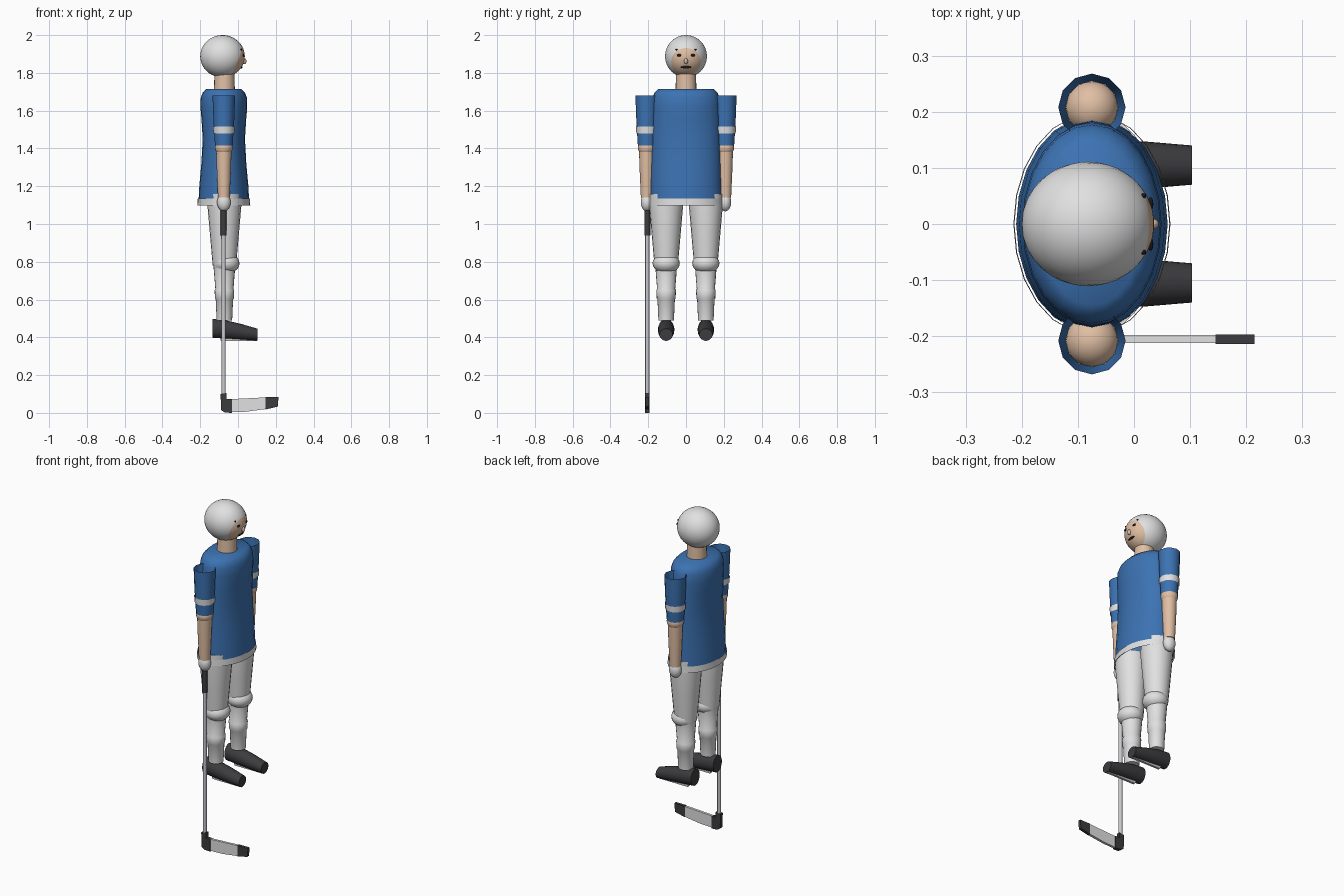
import bpy, bmesh
from math import sin, cos, pi, sqrt, radians, acos
from mathutils import Vector, Matrix

cube = bpy.data.objects.get("Cube")
if cube:
    bpy.data.objects.remove(cube, do_unlink=True)


def material(name, r, g, b):
    m = bpy.data.materials.new(name)
    m.use_nodes = True
    m.diffuse_color = (r, g, b, 1)
    m.node_tree.nodes["Principled BSDF"].inputs["Base Color"].default_value = (r, g, b, 1)
    return m


BLUE = material("jersey blue", 0.045, 0.17, 0.45)
WHITE = material("off white", 0.75, 0.75, 0.76)
SKIN = material("skin", 0.75, 0.52, 0.37)
DARK = material("dark grey", 0.045, 0.045, 0.05)
BLACK = material("black", 0.01, 0.01, 0.012)
STEEL = material("light grey", 0.58, 0.58, 0.62)

BODY_X = -0.075
ARM_Y = 0.208
LEG_Y = 0.105


def finish(bm, name, mats, angle=35):
    bmesh.ops.recalc_face_normals(bm, faces=bm.faces)
    me = bpy.data.meshes.new(name)
    bm.to_mesh(me)
    bm.free()
    for m in mats:
        me.materials.append(m)
    ob = bpy.data.objects.new(name, me)
    bpy.context.collection.objects.link(ob)
    bpy.ops.object.select_all(action="DESELECT")
    ob.select_set(True)
    bpy.context.view_layer.objects.active = ob
    bpy.ops.object.shade_smooth_by_angle(angle=radians(angle))
    return ob


def loft(name, rings, mat, seg=20, caps=(True, True), lying=False, angle=35):
    """Skin elliptical rings: (centre, radius a, radius b), upright or lying along x."""
    bm = bmesh.new()
    loops = []
    for c, a, b in rings:
        loop = []
        for i in range(seg):
            u, v = a * cos(2 * pi * i / seg), b * sin(2 * pi * i / seg)
            offset = Vector((0, u, v)) if lying else Vector((u, v, 0))
            loop.append(bm.verts.new(Vector(c) + offset))
        loops.append(loop)
    for low, high in zip(loops, loops[1:]):
        for i in range(seg):
            j = (i + 1) % seg
            bm.faces.new((low[i], low[j], high[j], high[i]))
    if caps[0]:
        bm.faces.new(loops[0])
    if caps[1]:
        bm.faces.new(loops[-1])
    return finish(bm, name, [mat], angle)


def turned(name, x, y, profile, mat, **kw):
    """Round upright part from (height, radius) pairs."""
    return loft(name, [((x, y, z), r, r) for z, r in profile], mat, **kw)


def ball(name, centre, size, mat, seg=20, rings=12):
    bm = bmesh.new()
    bmesh.ops.create_uvsphere(bm, u_segments=seg, v_segments=rings, radius=1)
    bmesh.ops.transform(bm, matrix=Matrix.Translation(centre) @ Matrix.Diagonal((*size, 1)), verts=bm.verts)
    return finish(bm, name, [mat], 60)


def slab(name, outline, y, thick, mat):
    """Flat plate from an x/z outline."""
    bm = bmesh.new()
    sides = [[bm.verts.new((x, y + s * thick / 2, z)) for x, z in outline] for s in (-1, 1)]
    for side in sides:
        bm.faces.new(side)
    n = len(outline)
    for i in range(n):
        j = (i + 1) % n
        bm.faces.new((sides[0][i], sides[0][j], sides[1][j], sides[1][i]))
    return finish(bm, name, [mat])


# Jersey, open at the hem, with a separate hem band
jersey = [(1.1, 0.135, 0.192), (1.2, 0.13, 0.19), (1.32, 0.119, 0.187), (1.45, 0.112, 0.184),
          (1.55, 0.118, 0.183), (1.62, 0.124, 0.181), (1.67, 0.122, 0.177), (1.695, 0.112, 0.167),
          (1.716, 0.092, 0.145)]
loft("jersey", [((BODY_X, 0, z), a, b) for z, a, b in jersey], BLUE, seg=24, caps=(False, True), angle=60)
loft("jersey_hem", [((BODY_X, 0, 1.098), 0.14, 0.197), ((BODY_X, 0, 1.135), 0.138, 0.196)],
     WHITE, seg=24, caps=(False, False))

# Neck and head: the sphere's pole points out of the face so the helmet rim is a clean ring
turned("neck", BODY_X + 0.003, 0, [(1.69, 0.056), (1.82, 0.052)], SKIN)
HEAD = Vector((-0.082, 0, 1.888))
SIZE = Vector((0.118, 0.111, 0.112))
bm = bmesh.new()
bmesh.ops.create_uvsphere(bm, u_segments=32, v_segments=24, radius=1)
for f in bm.faces:
    polar = acos(max(-1, min(1, f.calc_center_median().normalized().z)))
    f.material_index = 1 if polar < radians(45) else 0
bmesh.ops.rotate(bm, matrix=Matrix.Rotation(radians(112), 3, "Y"), verts=bm.verts)
bmesh.ops.transform(bm, matrix=Matrix.Translation(HEAD) @ Matrix.Diagonal((*SIZE, 1)), verts=bm.verts)
finish(bm, "head_and_helmet", [WHITE, SKIN], 60)


def on_face(y, z):
    d = 1 - (y / SIZE.y) ** 2 - ((z - HEAD.z) / SIZE.z) ** 2
    return Vector((HEAD.x + SIZE.x * sqrt(d), y, z))


# Facial details
ball("nose", on_face(0, 1.862), (0.012, 0.01, 0.016), SKIN, 12, 8)
ball("mouth", on_face(0, 1.83), (0.005, 0.028, 0.007), BLACK, 12, 8)
for side, s in (("left", 1), ("right", -1)):
    ball(side + "_eye", on_face(s * 0.036, 1.893), (0.005, 0.012, 0.007), BLACK, 12, 8)
    ball(side + "_helmet_stud", on_face(s * 0.05, 1.923), (0.005, 0.005, 0.005), BLACK, 8, 6)

# Arms and legs on both sides
for side, s in (("left", 1), ("right", -1)):
    y = s * ARM_Y
    turned(side + "_sleeve", BODY_X, y, [(1.415, 0.047), (1.55, 0.055), (1.68, 0.06)],
           BLUE, seg=12, caps=(False, False))
    turned(side + "_sleeve_band", BODY_X, y, [(1.48, 0.055), (1.515, 0.057)],
           WHITE, seg=12, caps=(False, False))
    ball(side + "_elbow", (BODY_X, y, 1.405), (0.047, 0.047, 0.045), SKIN)
    turned(side + "_forearm", BODY_X, y, [(1.14, 0.031), (1.3, 0.038), (1.4, 0.041)], SKIN)
    ball(side + "_glove", (BODY_X, y, 1.115), (0.036, 0.031, 0.048), WHITE)

    y, x = s * LEG_Y, BODY_X + 0.003
    turned(side + "_thigh", x, y, [(0.78, 0.062), (0.95, 0.077), (1.1, 0.09), (1.16, 0.09)], WHITE)
    ball(side + "_knee_pad", (x + 0.01, y, 0.792), (0.07, 0.072, 0.054), WHITE)
    turned(side + "_shin", x, y, [(0.49, 0.041), (0.6, 0.046), (0.607, 0.05), (0.65, 0.052),
                                  (0.657, 0.048), (0.78, 0.058)], WHITE)
    loft(side + "_boot", [((-0.135, y, 0.448), 0.041, 0.05), ((-0.06, y, 0.441), 0.044, 0.048),
                          ((0.02, y, 0.429), 0.042, 0.041), ((0.103, y, 0.414), 0.035, 0.032)],
         DARK, lying=True)
    slab(side + "_skate_runner", [(-0.1, 0.405), (-0.09, 0.38), (0.1, 0.38), (0.1, 0.4)], y, 0.014, STEEL)

# Stick in the right hand
STICK_X, STICK_Y = -0.076, -0.205
turned("stick_shaft", STICK_X, STICK_Y, [(0.06, 0.011), (1.1, 0.011)], STEEL, seg=12)
turned("stick_grip", STICK_X, STICK_Y, [(0.94, 0.016), (1.1, 0.016)], DARK, seg=12)
slab("stick_heel", [(-0.092, 0.1), (-0.09, 0.015), (-0.07, 0.002), (-0.033, 0),
                    (-0.033, 0.073), (-0.06, 0.073), (-0.06, 0.105)], STICK_Y, 0.022, DARK)
slab("stick_blade", [(-0.033, 0.004), (0.04, 0.006), (0.145, 0.02), (0.145, 0.082), (-0.033, 0.073)],
     STICK_Y, 0.015, WHITE)
slab("stick_toe", [(0.145, 0.018), (0.21, 0.033), (0.215, 0.084), (0.145, 0.084)],
     STICK_Y, 0.017, DARK)
